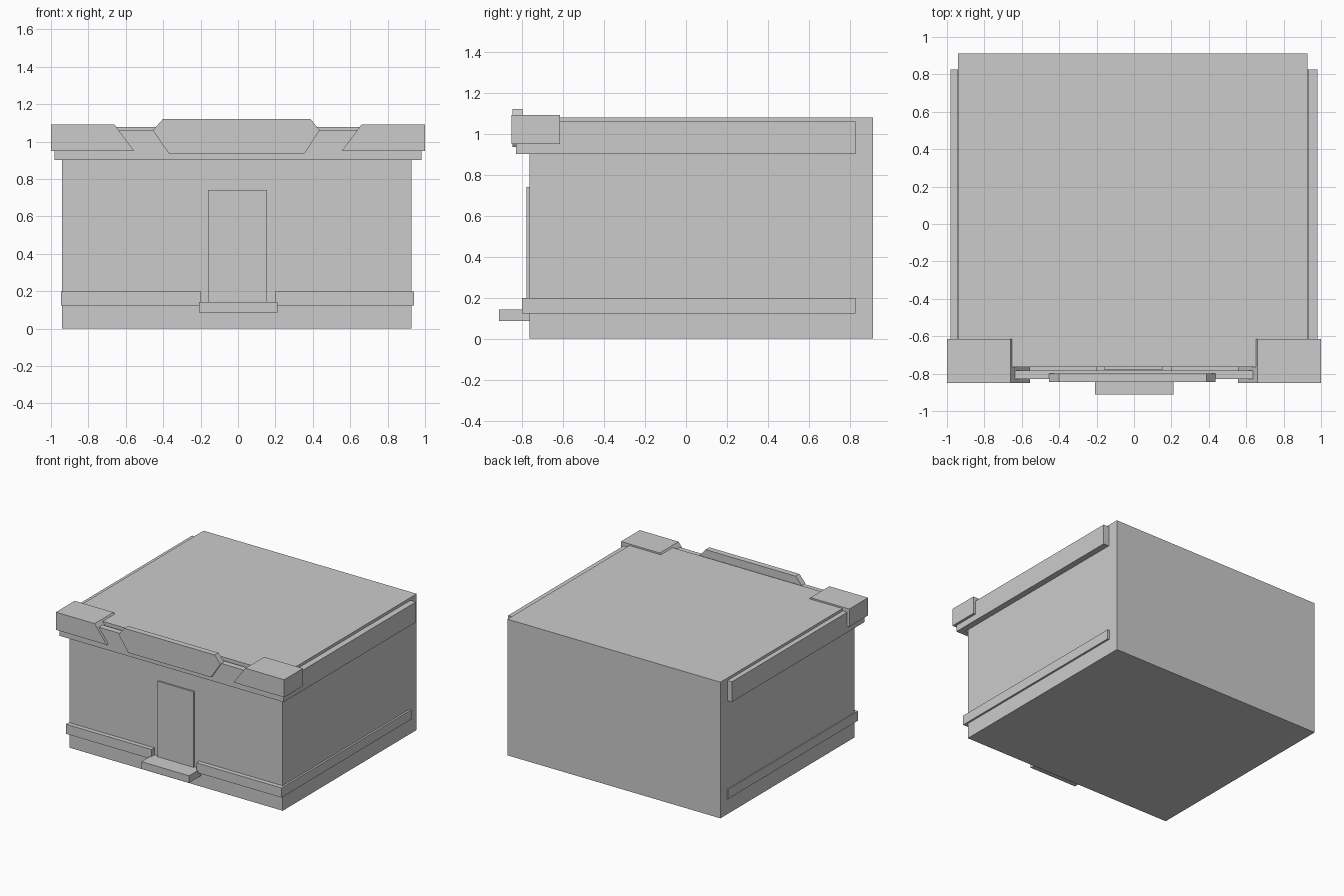
import bpy
import bmesh

if "Cube" in bpy.data.objects:
    bpy.data.objects.remove(bpy.data.objects["Cube"])


def prism(name, profile, lo, hi, axis):
    """Extrude a flat outline: XY plan along Z, or XZ elevation along Y."""
    bm = bmesh.new()
    to3d = (lambda p, h: (p[0], p[1], h)) if axis == 'Z' else (lambda p, h: (p[0], h, p[1]))
    rings = [[bm.verts.new(to3d(p, h)) for p in profile] for h in (lo, hi)]
    n = len(profile)
    bm.faces.new(rings[0])
    bm.faces.new(rings[1][::-1])
    for i in range(n):
        j = (i + 1) % n
        bm.faces.new((rings[0][i], rings[0][j], rings[1][j], rings[1][i]))
    bmesh.ops.recalc_face_normals(bm, faces=bm.faces[:])
    mesh = bpy.data.meshes.new(name)
    bm.to_mesh(mesh)
    bm.free()
    obj = bpy.data.objects.new(name, mesh)
    bpy.context.collection.objects.link(obj)
    return obj


def box(name, x0, x1, y0, y1, z0, z1):
    return prism(name, [(x0, y0), (x1, y0), (x1, y1), (x0, y1)], z0, z1, 'Z')


# Main building block
LEFT, RIGHT, FRONT, BACK = -0.94, 0.927, -0.764, 0.912
box("building_body", LEFT, RIGHT, FRONT, BACK, 0, 1.078)

# Upper fascia wraps the front and sides, standing just clear of the walls
prism("upper_fascia", [(-0.982, -0.83), (0.98, -0.83), (0.98, 0.827), (0.932, 0.827),
                       (0.932, -0.782), (-0.943, -0.782), (-0.943, 0.827), (-0.982, 0.827)],
      0.9, 1.06, 'Z')

# Lower skirting wraps each front corner, leaving the doorway open
for side, edge, wall, inner in (("left", -0.947, LEFT, -0.197), ("right", 0.942, RIGHT, 0.197)):
    prism("skirting_" + side, [(inner, -0.8), (edge, -0.8), (edge, 0.827),
                               (wall, 0.827), (wall, FRONT), (inner, FRONT)],
          0.122, 0.198, 'Z')

# Roof corner blocks with slanted inner ends
for side, s in (("left", -1), ("right", 1)):
    prism("corner_block_" + side,
          [(s * 1.0, 0.95), (s * 0.555, 0.95), (s * 0.66, 1.09), (s * 1.0, 1.09)],
          -0.85, -0.615, 'Y')

# Sign panel over the door
prism("sign_panel", [(-0.37, 0.935), (0.355, 0.935), (0.437, 1.06),
                     (0.388, 1.12), (-0.402, 1.12), (-0.455, 1.06)], -0.845, -0.798, 'Y')

# Door and doorstep
box("door", -0.16, 0.156, -0.777, FRONT, 0.14, 0.74)
box("doorstep", -0.208, 0.21, -0.912, FRONT, 0.085, 0.142)
